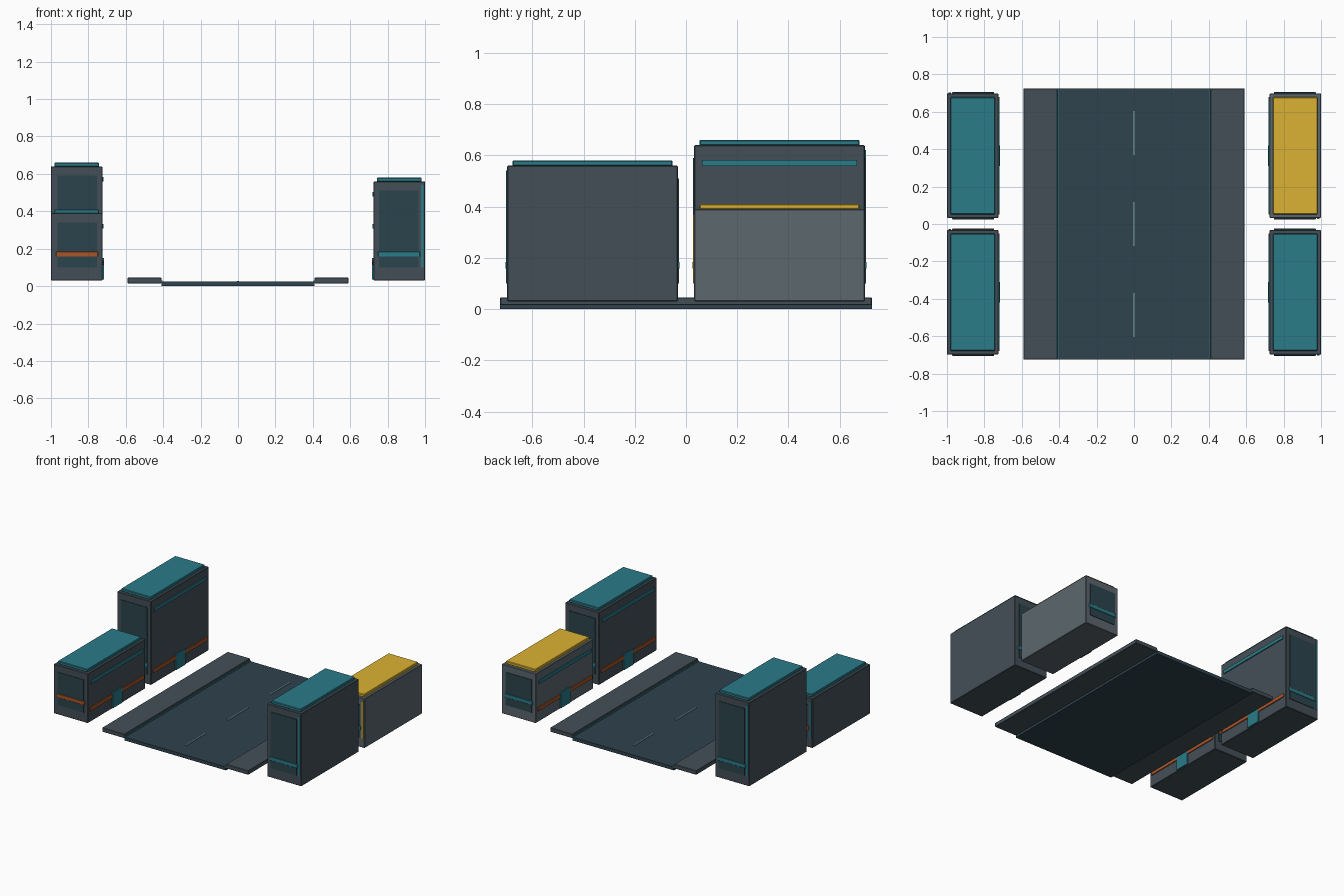
import bpy

if "Cube" in bpy.data.objects:
    bpy.data.objects.remove(bpy.data.objects["Cube"])

# Flat colours
def mat(name, r, g, b):
    m = bpy.data.materials.new(name)
    m.diffuse_color = (r, g, b, 1)
    m.use_nodes = True
    m.node_tree.nodes["Principled BSDF"].inputs["Base Color"].default_value = m.diffuse_color
    return m

WALL = mat("wall", .056, .078, .095)
PALE = mat("pale_wall", .105, .135, .155)
ROAD = mat("asphalt", .028, .056, .075)
GLASS = mat("glass", .024, .058, .072)
TEAL = mat("teal", .023, .2, .25)
GOLD = mat("yellow", .71, .45, .033)
RUST = mat("orange", .39, .09, .023)
LINE = mat("lane_paint", .12, .2, .22)

# Box from its extents, with an optional small bevel
def box(name, x, y, z, material, bevel=0):
    lo, hi = zip(sorted(x), sorted(y), sorted(z))
    bpy.ops.mesh.primitive_cube_add(size=1, location=[(a + b) / 2 for a, b in zip(lo, hi)])
    o = bpy.context.object
    o.name = name
    o.scale = [b - a for a, b in zip(lo, hi)]
    bpy.ops.object.transform_apply(location=False, rotation=False, scale=True)
    o.data.materials.append(material)
    if bevel:
        m = o.modifiers.new("edge", 'BEVEL')
        m.width, m.segments = bevel, 1
    return o

# Building on one side (sx) of the street, front or back half (sy)
def building(name, sx, sy, top, wall, roof, band, sign):
    ya, yb = sorted((sy * .032, sy * .698))
    yc = (ya + yb) / 2
    bx = lambda a, b: (sx * a, sx * b)
    box(name + "_body", bx(.725, 1), (ya, yb), (.03, top), wall, .003)
    box(name + "_roof", bx(.742, .982), (ya + .02, yb - .02), (top - .002, top + .02), roof, .004)
    # Street facade: upper strip, awning strip and door
    box(name + "_upper_strip", bx(.718, .73), (ya + .03, yb - .03), (top - .082, top - .058), TEAL)
    box(name + "_awning_strip", bx(.718, .73), (ya + .02, yb - .02), (.112, .138), RUST)
    box(name + "_door", bx(.717, .73), (yc - .055, yc + .055), (.035, .15), TEAL)
    # End walls: window panel with a band
    for end, y in (("front", ya), ("back", yb)):
        d = -1 if end == "front" else 1
        box(f"{name}_{end}_window", bx(.755, .965), (y - d * .006, y + d * .004), (.10, top - .05), GLASS)
        box(f"{name}_{end}_band", bx(.748, .972), (y - d * .006, y + d * .007), (.157, .185), band, .002)
    # Vertical corner light
    y, d = (ya, -1) if sx > 0 else (yb, 1)
    box(name + "_corner_light", bx(.978, .992), (y - d * .006, y + d * .005), (.10, top - .02), sign)

building("front_left_building", -1, -1, .39, WALL, TEAL, RUST, TEAL)
building("back_left_building", -1, 1, .64, WALL, TEAL, TEAL, TEAL)
building("front_right_building", 1, -1, .56, WALL, TEAL, TEAL, TEAL)
building("back_right_building", 1, 1, .39, PALE, GOLD, TEAL, GOLD)

# Road, pavements and kerb lines
box("road", (-.41, .41), (-.725, .725), (0, .025), ROAD)
for side, s in (("left", -1), ("right", 1)):
    box(side + "_pavement", (s * .41, s * .59), (-.725, .725), (.015, .045), WALL, .002)
    box(side + "_kerb_line", (s * .404, s * .412), (-.725, .725), (.02, .03), TEAL)

# Lane dashes
for i in (-1, 0, 1):
    yc = i * .487
    box("lane_dash", (-.005, .005), (yc - .118, yc + .118), (.022, .028), LINE)
